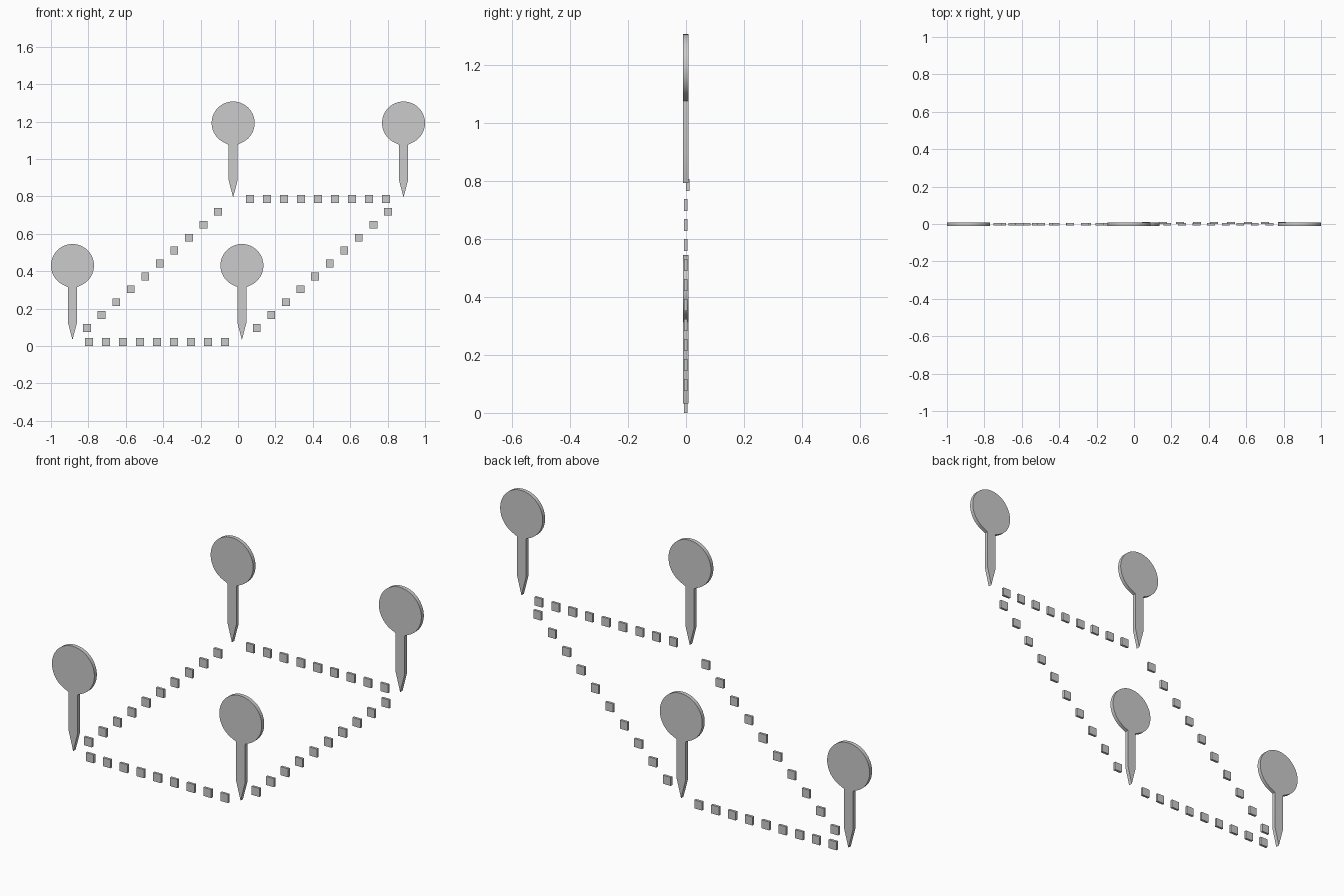
import bpy, bmesh, math

if "Cube" in bpy.data.objects:
    bpy.data.objects.remove(bpy.data.objects["Cube"])


def prism(name, outline, y0, y1, loc):
    """Extrude an x-z outline along y."""
    bm = bmesh.new()
    face = bm.faces.new([bm.verts.new((x, y0, z)) for x, z in outline])
    ext = bmesh.ops.extrude_face_region(bm, geom=[face])
    verts = [g for g in ext["geom"] if isinstance(g, bmesh.types.BMVert)]
    bmesh.ops.translate(bm, vec=(0, y1 - y0, 0), verts=verts)
    bmesh.ops.recalc_face_normals(bm, faces=bm.faces)
    mesh = bpy.data.meshes.new(name)
    bm.to_mesh(mesh)
    bm.free()
    ob = bpy.data.objects.new(name, mesh)
    ob.location = loc
    bpy.context.collection.objects.link(ob)
    return ob


# Map pin: pointed stem running into a round head, origin at the tip
R, HEAD_Z, STEM = 0.115, 0.398, 0.024
gap = math.radians(22)
N = 44
pin = [(-STEM, 0.282), (-STEM, 0.092), (0, 0), (STEM, 0.092), (STEM, 0.282)]
for i in range(N + 1):
    a = -math.pi / 2 + gap + (2 * math.pi - 2 * gap) * i / N
    pin.append((R * math.cos(a), HEAD_Z + R * math.sin(a)))

for name, x, z in (("front_left_pin", -0.885, 0.032), ("front_right_pin", 0.021, 0.032),
                   ("back_left_pin", -0.026, 0.794), ("back_right_pin", 0.885, 0.794)):
    ob = prism(name, pin, -0.0105, 0.0085, (x, 0, z))
    bpy.ops.object.select_all(action='DESELECT')
    ob.select_set(True)
    bpy.context.view_layer.objects.active = ob
    bpy.ops.object.shade_smooth_by_angle(angle=math.radians(25))

# Dashed border: rows of small square tiles between the pins
H = 0.0208
tile = [(-H, -H), (H, -H), (H, H), (-H, H)]


def dashes(name, start, end, count, y0, y1):
    for i in range(count):
        t = i / (count - 1)
        x, z = (s + (e - s) * t for s, e in zip(start, end))
        prism(f"{name}_{i + 1}", tile, y0, y1, (x, 0, z))


dashes("front_dash", (-0.797, H), (-0.07, H), 9, -0.007, 0.005)
dashes("back_dash", (0.064, 0.786), (0.791, 0.786), 9, 0.0, 0.0115)
dashes("left_dash", (-0.807, 0.096), (-0.107, 0.717), 10, -0.007, 0.005)
dashes("right_dash", (0.1, 0.096), (0.802, 0.717), 10, -0.007, 0.005)
